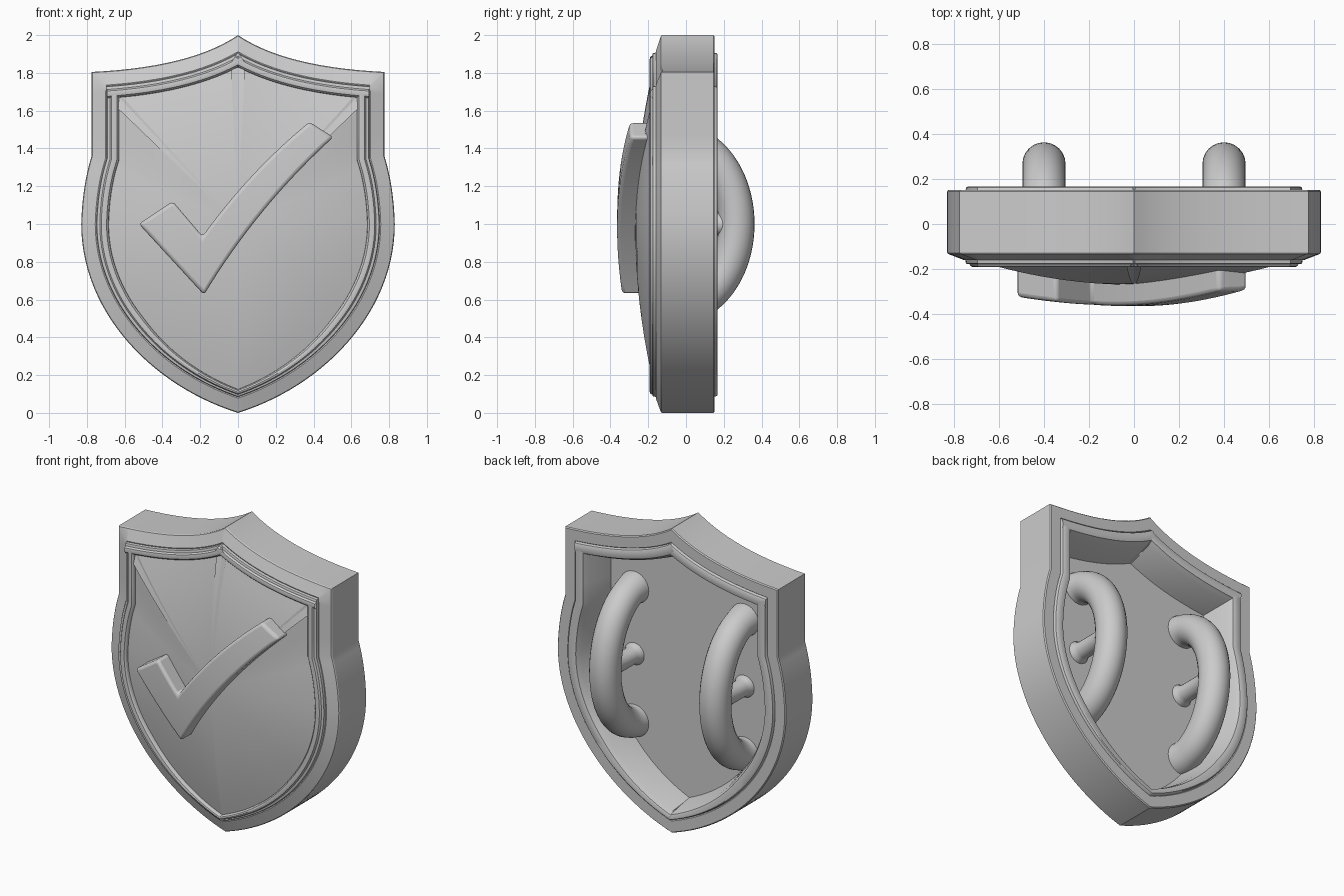
import bpy, bmesh, math
from mathutils import Vector

if "Cube" in bpy.data.objects:
    bpy.data.objects.remove(bpy.data.objects["Cube"])


def bezier(pts, n):
    """Points along a bezier of any degree, without the last point."""
    out = []
    for i in range(n):
        t, p = i / n, [Vector(q) for q in pts]
        while len(p) > 1:
            p = [a.lerp(b, t) for a, b in zip(p, p[1:])]
        out.append(p[0])
    return out


def finish(name, bm, angle=30):
    bmesh.ops.recalc_face_normals(bm, faces=bm.faces)
    me = bpy.data.meshes.new(name)
    bm.to_mesh(me)
    bm.free()
    ob = bpy.data.objects.new(name, me)
    bpy.context.collection.objects.link(ob)
    bpy.ops.object.select_all(action='DESELECT')
    ob.select_set(True)
    bpy.context.view_layer.objects.active = ob
    bpy.ops.object.shade_smooth_by_angle(angle=math.radians(angle))
    return ob


def bridge(bm, r1, r2):
    n = len(r1)
    for i in range(n):
        j = (i + 1) % n
        bm.faces.new((r1[i], r1[j], r2[j], r2[i]))


# Shield outline in x, z
half = (bezier([(0, 2), (0.25, 1.83), (0.775, 1.805)], 14)
        + bezier([(0.775, 1.805), (0.775, 1.36)], 4)
        + bezier([(0.775, 1.36), (0.825, 1.2), (0.83, 1.0)], 8)
        + bezier([(0.83, 1.0), (0.83, 0.53), (0.45, 0.14), (0, 0)], 28))
outline = half + [Vector((0, 0))] + [Vector((-p.x, p.y)) for p in half[:0:-1]]


def inset(d):
    """Outline moved inwards by d with mitred corners."""
    out, n = [], len(outline)
    for i, p in enumerate(outline):
        a = (p - outline[i - 1]).normalized()
        b = (outline[(i + 1) % n] - p).normalized()
        na, nb = Vector((a.y, -a.x)), Vector((b.y, -b.x))
        m = (na + nb) / (1 + na.dot(nb))
        k = d
        if d > 0.085 and p.y < 0.4:   # border narrows towards the tip
            k = d - (d - 0.085) * 0.45 * (1 - p.y / 0.4)
        out.append(p + m * k)
    return out


# Shield body: domed face, raised front rim, chamfer, side, back rim, recess
bm = bmesh.new()
centre = Vector((0, 1.0))
rings = []
edge = inset(0.145)
for s in range(1, 13):
    t = s / 12
    y = -0.165 - 0.105 * (1 - t * t)
    rings.append([(p.x, y, p.y) for p in (centre.lerp(e, t) for e in edge)])
for d, y in [(0.142, -0.18), (0.134, -0.189), (0.12, -0.192), (0.106, -0.189),
             (0.098, -0.178), (0.09, -0.178), (0.083, -0.175), (0.08, -0.158),
             (0.074, -0.16), (0.004, -0.133), (0, -0.127), (0, 0.145),
             (0.006, 0.152), (0.075, 0.152), (0.08, 0.145), (0.085, 0.163),
             (0.092, 0.167), (0.13, 0.167), (0.142, 0.163), (0.148, 0.15),
             (0.16, 0.13), (0.205, -0.035)]:
    rings.append([(p.x, y, p.y) for p in inset(d)])
loops = [[bm.verts.new(c) for c in r] for r in rings]
for r1, r2 in zip(loops, loops[1:]):
    bridge(bm, r1, r2)
for loop, y in ((loops[0], -0.27), (loops[-1], -0.035)):
    c = bm.verts.new((0, y, 1.0))
    for i in range(len(loop)):
        bm.faces.new((loop[i - 1], loop[i], c))
finish("shield_body", bm)

# Check mark: strip between two rails, front follows the dome
low = (bezier([(-0.525, 1.0), (-0.18, 0.625)], 6)
       + bezier([(-0.18, 0.625), (0.10, 1.09), (0.505, 1.46)], 18)
       + [Vector((0.505, 1.46))])
top = (bezier([(-0.345, 1.12), (-0.188, 0.935)], 6)
       + bezier([(-0.188, 0.935), (0.06, 1.28), (0.378, 1.54)], 18)
       + [Vector((0.378, 1.54))])
bm = bmesh.new()
cols = 4
grids = []
for back in (False, True):
    g = []
    for a, b in zip(low, top):
        row = []
        for c in range(cols + 1):
            p = a.lerp(b, c / cols)
            y = -0.15 if back else -0.365 + 0.155 * (p - centre).length_squared
            row.append(bm.verts.new((p.x, y, p.y)))
        g.append(row)
    for r1, r2 in zip(g, g[1:]):
        for c in range(cols):
            bm.faces.new((r1[c], r1[c + 1], r2[c + 1], r2[c]))
    grids.append(g)
rims = [[r[0] for r in g] + g[-1][1:-1] + [r[-1] for r in reversed(g)]
        + g[0][-2:0:-1] for g in grids]
bridge(bm, *rims)
check = finish("check_mark", bm, 40)
bev = check.modifiers.new("soft_edges", 'BEVEL')
bev.width, bev.segments = 0.018, 3
bev.limit_method, bev.angle_limit = 'ANGLE', math.radians(35)


def sweep(name, path, radii, x, sides=24):
    """Round tube along a path of (y, z) points at a fixed x."""
    bm = bmesh.new()
    pts = [Vector((x, y, z)) for y, z in path]
    tube = []
    for i, (p, r) in enumerate(zip(pts, radii)):
        t = (pts[min(i + 1, len(pts) - 1)] - pts[max(i - 1, 0)]).normalized()
        n = Vector((1, 0, 0)).cross(t)
        angs = [2 * math.pi * k / sides for k in range(sides)]
        tube.append([bm.verts.new(p + Vector((math.cos(a) * r, 0, 0))
                                  + n * math.sin(a) * r) for a in angs])
    for r1, r2 in zip(tube, tube[1:]):
        bridge(bm, r1, r2)
    bm.faces.new(tube[0])
    bm.faces.new(tube[-1])
    finish(name, bm, 50)


# Arm grips on the back, each with a middle peg
for side, x in (("left", -0.4), ("right", 0.4)):
    path, radii = [], []
    for i in range(41):
        a = math.pi * i / 40
        path.append((-0.055 + 0.322 * math.sin(a), 1.0 - 0.437 * math.cos(a)))
        radii.append(0.096 + 0.012 * max(0, 1 - math.sin(a) * 4))
    sweep(side + "_grip", path, radii, x)
    sweep(side + "_grip_peg",
          [(-0.06, 1.0), (-0.035, 1.0), (-0.015, 1.0), (0.01, 1.0), (0.15, 1.0), (0.175, 1.0), (0.26, 1.0)],
          [0.075, 0.072, 0.06, 0.055, 0.055, 0.06, 0.07], x)
